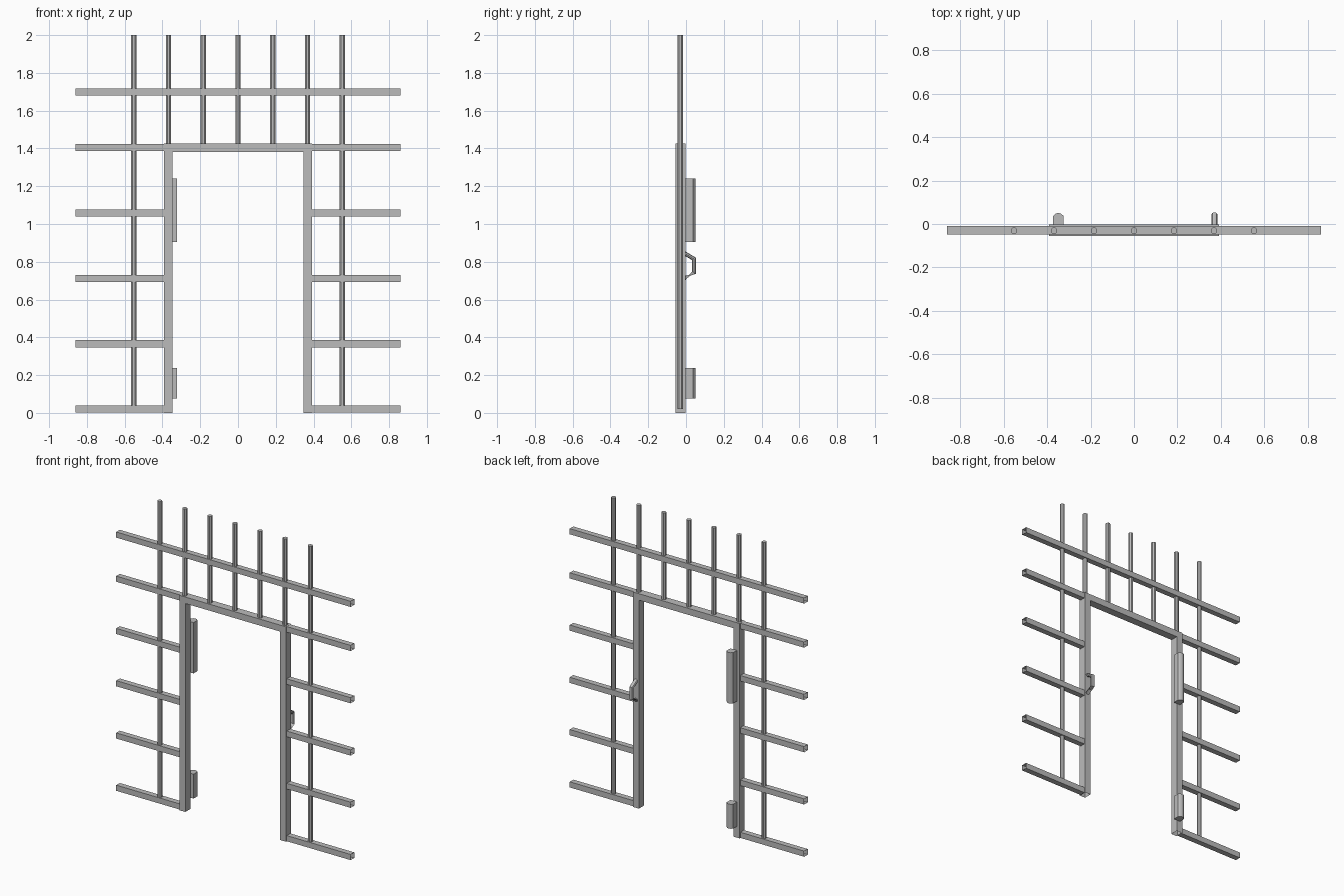
import bpy, bmesh, math
from mathutils import Vector

default = bpy.data.objects.get("Cube")
if default:
    bpy.data.objects.remove(default, do_unlink=True)

steel = bpy.data.materials.new("steel grey")
steel.use_nodes = True
GREY = (0.5, 0.5, 0.5, 1)
steel.diffuse_color = GREY
steel.node_tree.nodes["Principled BSDF"].inputs["Base Color"].default_value = GREY

MID_Y = -0.029      # centre plane of the wall
FRAME_BACK = -0.003


def finish(name, bm):
    bmesh.ops.recalc_face_normals(bm, faces=bm.faces[:])
    mesh = bpy.data.meshes.new(name)
    bm.to_mesh(mesh)
    bm.free()
    mesh.materials.append(steel)
    obj = bpy.data.objects.new(name, mesh)
    bpy.context.collection.objects.link(obj)
    return obj


def skin(name, rings, capped):
    """Join a row of matching cross-sections into a tube."""
    bm = bmesh.new()
    loops = [[bm.verts.new(p) for p in ring] for ring in rings]
    n = len(loops[0])
    for a, b in zip(loops, loops[1:]):
        for i in range(n):
            j = (i + 1) % n
            bm.faces.new((a[i], a[j], b[j], b[i]))
    if capped:
        bm.faces.new(loops[0])
        bm.faces.new(loops[-1])
    return finish(name, bm)


def rail(name, x0, x1, z, half=0.0187):
    # square tube, open at both ends
    corners = [(-1, -1), (1, -1), (1, 1), (-1, 1)]
    skin(name, [[(x, MID_Y + half * a, z + half * b) for a, b in corners]
                for x in (x0, x1)], False)


def bar(name, x, z0, z1, radius=0.0155, sides=8):
    angles = [math.tau * (i + 0.5) / sides for i in range(sides)]
    skin(name, [[(x + radius * math.cos(t), MID_Y - 0.002 + radius * math.sin(t), z)
                 for t in angles] for z in (z0, z1)], True)


# Door frame: a mitred square tube, open at the feet
outer = [(-0.391, 0), (-0.391, 1.425), (0.391, 1.425), (0.391, 0)]
inner = [(-0.348, 0), (-0.348, 1.382), (0.348, 1.382), (0.348, 0)]
skin("door_frame", [[(o[0], -0.055, o[1]), (o[0], FRAME_BACK, o[1]),
                     (i[0], FRAME_BACK, i[1]), (i[0], -0.055, i[1])]
                    for o, i in zip(outer, inner)], False)

# Horizontal rails
rail("top_rail", -0.86, 0.86, 1.698)
for side, label in ((-1, "right"), (1, "left")):
    for k in range(5):
        z = 0.0195 + 0.3465 * k
        rail(f"{label}_rail_{k + 1}", side * 0.388, side * 0.86, z)

# Vertical bars: the outermost run full height, the rest stand on the lintel
for k in range(-3, 4):
    bar(f"bar_{k + 4}", 0.184 * k, 0.02 if abs(k) == 3 else 1.42, 2.0)

# Hinges: flat sides with a rounded back
half = [(0.024, FRAME_BACK), (0.024, 0.037), (0.013, 0.047)]
profile = half + [(0, 0.051)] + [(-x, y) for x, y in reversed(half)]
for name, z0, z1 in (("lower_hinge", 0.075, 0.237), ("upper_hinge", 0.905, 1.242)):
    skin(name, [[(-0.348 + x, y, z) for x, y in profile] for z in (z0, z1)], True)

# Handle: a bent grip behind the left post
path = [Vector(p) for p in ((-0.004, 0.843), (0.043, 0.815), (0.043, 0.742), (-0.004, 0.714))]
rings = []
for i, p in enumerate(path):
    before = (p - path[i - 1]).normalized() if i else Vector((0, 0))
    after = (path[i + 1] - p).normalized() if i < 3 else Vector((0, 0))
    tangent = (before + after).normalized()
    across = Vector((-tangent.y, tangent.x))
    if i in (0, 3):
        across = Vector((0, 1))      # sit flat on the post
    rings.append([(0.37 + 0.014 * math.cos(t),
                   p.x + across.x * 0.0122 * math.sin(t),
                   p.y + across.y * 0.0122 * math.sin(t))
                  for t in (math.tau * k / 8 for k in range(8))])
skin("handle", rings, True)
